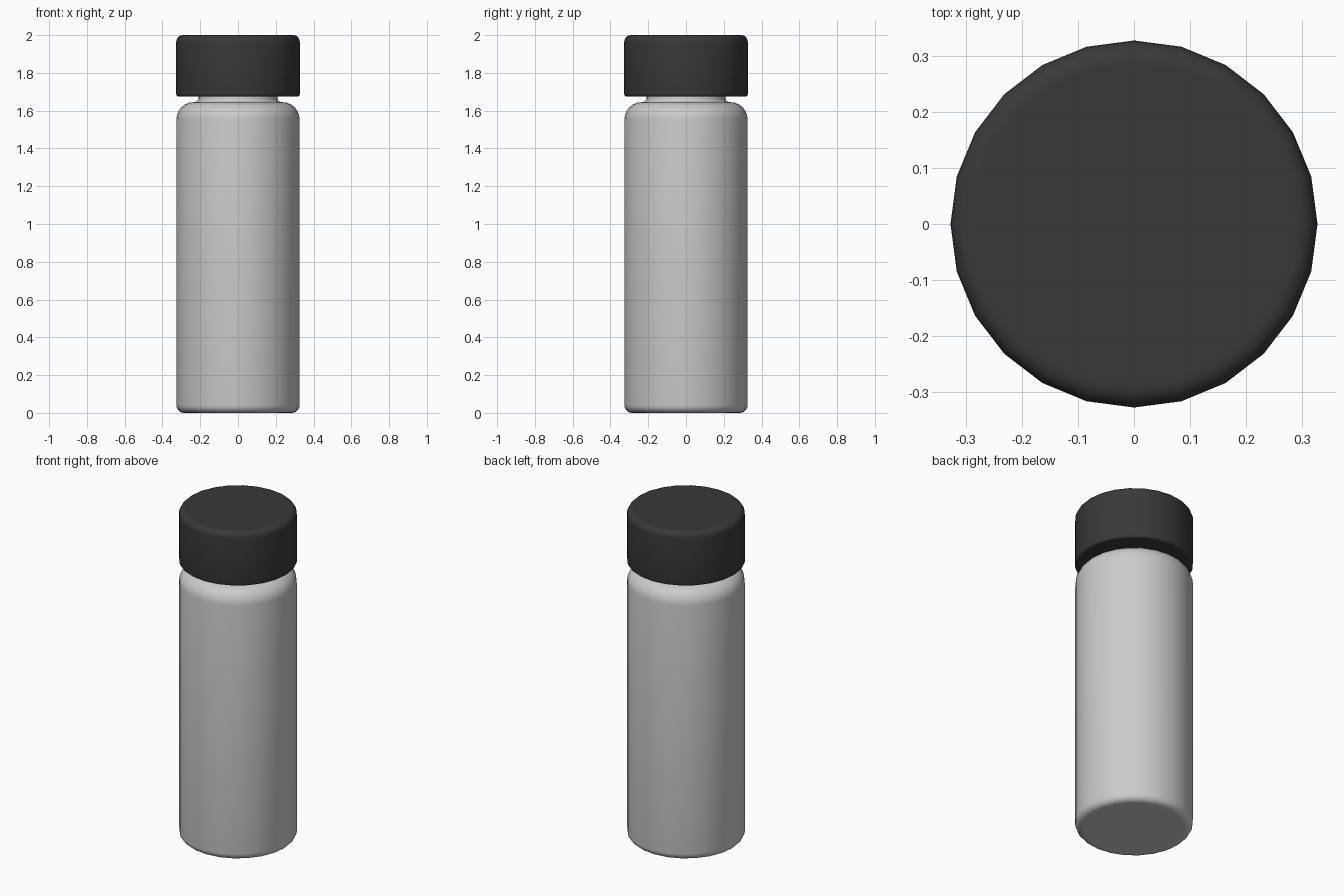
import bpy, bmesh
from math import cos, sin, pi, radians

if "Cube" in bpy.data.objects:
    bpy.data.objects.remove(bpy.data.objects["Cube"])

SIDES = 24


def arc(cx, cz, r, a0, a1, n=5):
    """Points of a profile arc from angle a0 to a1, in degrees."""
    steps = [radians(a0 + (a1 - a0) * i / n) for i in range(n + 1)]
    return [(cx + r * cos(a), cz + r * sin(a)) for a in steps]


def lathe(name, profile):
    """Spin an (r, z) profile around z and close both ends with a flat face."""
    bm = bmesh.new()
    rings = [[bm.verts.new((r * cos(2 * pi * i / SIDES), r * sin(2 * pi * i / SIDES), z))
              for i in range(SIDES)] for r, z in profile]
    for lo, hi in zip(rings, rings[1:]):
        for i in range(SIDES):
            j = (i + 1) % SIDES
            bm.faces.new((lo[i], lo[j], hi[j], hi[i]))
    bm.faces.new(rings[0][::-1])
    bm.faces.new(rings[-1])
    mesh = bpy.data.meshes.new(name)
    bm.to_mesh(mesh)
    bm.free()
    obj = bpy.data.objects.new(name, mesh)
    bpy.context.collection.objects.link(obj)
    bpy.ops.object.select_all(action='DESELECT')
    obj.select_set(True)
    bpy.context.view_layer.objects.active = obj
    bpy.ops.object.shade_smooth_by_angle(angle=radians(40))
    return obj


# Vial body: rounded base, rounded shoulder, filleted neck running up into the cap
R, NECK = 0.326, 0.21
body = ([(0.27, 0)] + arc(R - 0.04, 0.04, 0.04, -90, 0)
        + arc(R - 0.09, 1.555, 0.09, 0, 90, 6)
        + arc(NECK + 0.02, 1.665, 0.02, -90, -180, 4)
        + [(NECK, 1.80)])
lathe("vial_body", body)

# Screw cap: small bevel at the lower rim, larger one on top
cap_profile = ([(0.2, 1.675)] + arc(0.327 - 0.012, 1.687, 0.012, -90, 0, 3)
               + arc(0.327 - 0.035, 1.965, 0.035, 0, 90, 5)
               + [(0.28, 2.0)])
cap = lathe("cap", cap_profile)
dark = bpy.data.materials.new("dark_plastic")
dark.diffuse_color = (0.04, 0.04, 0.04, 1)
dark.use_nodes = True
dark.node_tree.nodes["Principled BSDF"].inputs["Base Color"].default_value = dark.diffuse_color
cap.data.materials.append(dark)
